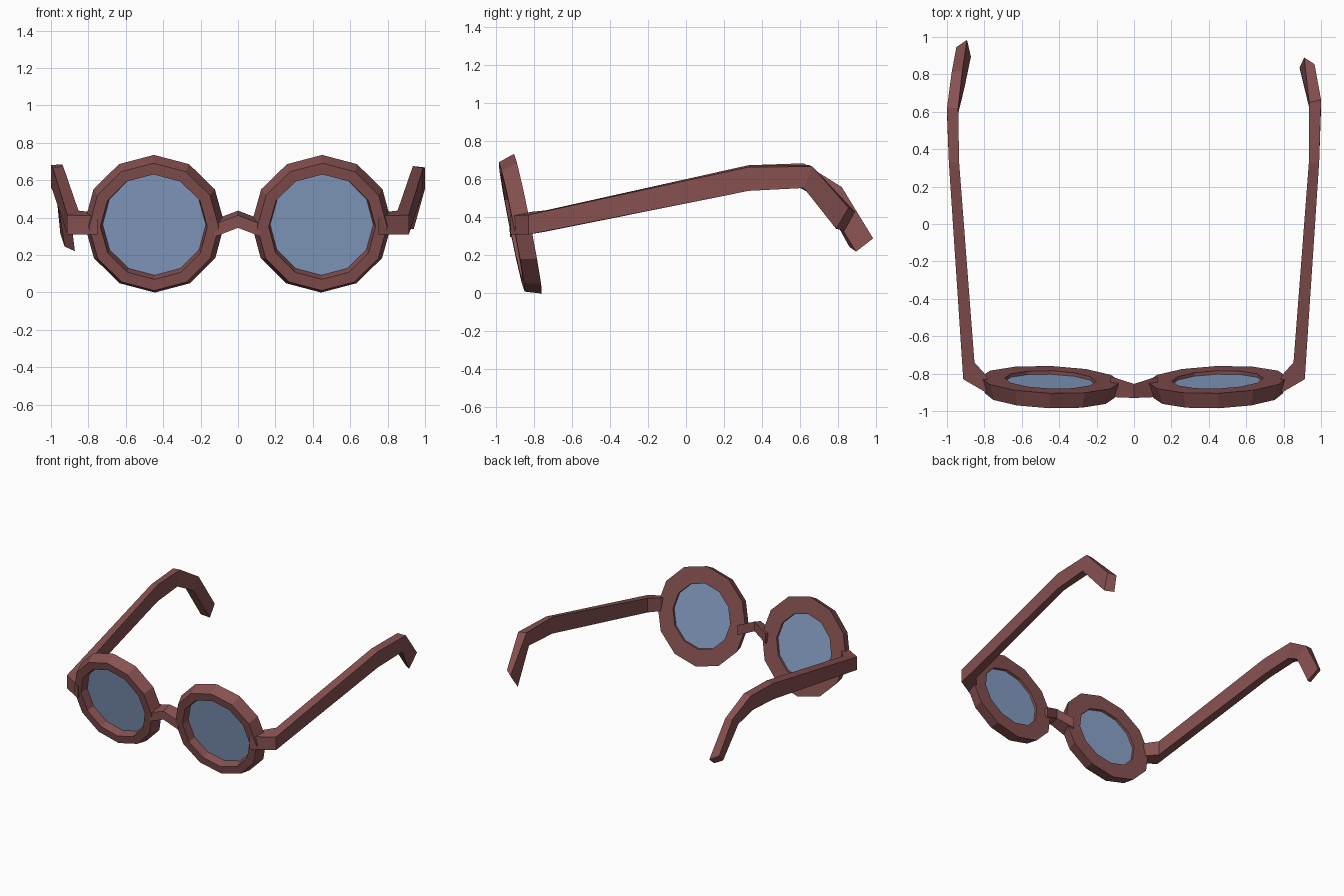
import bpy, bmesh, math
from mathutils import Matrix, Vector

if "Cube" in bpy.data.objects:
    bpy.data.objects.remove(bpy.data.objects["Cube"])


def material(name, rgb):
    m = bpy.data.materials.new(name)
    m.diffuse_color = (*rgb, 1)
    m.use_nodes = True
    m.node_tree.nodes["Principled BSDF"].inputs["Base Color"].default_value = m.diffuse_color
    return m


FRAME = material("brown_frame", (0.245, 0.082, 0.082))
LENS = material("blue_lens", (0.25, 0.36, 0.58))
SIDES = 12


def finish(name, bm, mat, matrix=None):
    if matrix:
        bm.transform(matrix)
    bmesh.ops.recalc_face_normals(bm, faces=bm.faces[:])
    me = bpy.data.meshes.new(name)
    bm.to_mesh(me)
    bm.free()
    me.materials.append(mat)
    ob = bpy.data.objects.new(name, me)
    bpy.context.collection.objects.link(ob)
    return ob


def loft(name, sections, closed=False, cap=True):
    """Join equal-length cross-sections into a tube."""
    bm = bmesh.new()
    rows = [[bm.verts.new(p) for p in s] for s in sections]
    n = len(rows[0])
    pairs = list(zip(rows, rows[1:]))
    if closed:
        pairs.append((rows[-1], rows[0]))
    elif cap:
        bm.faces.new(rows[0])
        bm.faces.new(rows[-1])
    for a, b in pairs:
        for i in range(n):
            j = (i + 1) % n
            bm.faces.new((a[i], a[j], b[j], b[i]))
    return bm


def circle(r, depth):
    # local axes: x right, y depth (front to back), z up, one corner at the top
    return [(r * math.sin(2 * math.pi * i / SIDES), depth,
             r * math.cos(2 * math.pi * i / SIDES)) for i in range(SIDES)]


# Rims and lenses: turned profiles, leaning forward and slightly wrapped
PROFILE = [(.347, 0), (.375, .087), (.245, .087), (.245, .068), (.275, .068), (.286, 0)]
for side, label in ((-1, "left"), (1, "right")):
    place = (Matrix.Translation((side * .45, -.9175, .35))
             @ Matrix.Rotation(side * math.radians(2), 4, 'Z')
             @ Matrix.Rotation(math.radians(11.25), 4, 'X'))
    rim = loft("rim", [circle(r, d) for r, d in PROFILE], closed=True)
    finish(label + "_rim", rim, FRAME, place)
    lens = loft("lens", [circle(.277, .063), circle(.277, .067)])
    finish(label + "_lens", lens, LENS, place)

# Bridge: arched bar, wider where it meets the rims
def bridge_section(x, front, back, lift):
    return [(x, front, .345 + lift), (x, front, .412 + lift),
            (x, back, .437 + lift), (x, back, .36 + lift)]

finish("bridge", loft("bridge", [
    bridge_section(-.125, -.925, -.815, -.048),
    bridge_section(0, -.93, -.855, 0),
    bridge_section(.125, -.925, -.815, -.048)]), FRAME)


# Arms: each section is outer top, inner top, inner bottom, outer bottom
HINGE = [
    [(.75, -.925, .41), (.79, -.81, .43), (.79, -.81, .325), (.75, -.925, .31)],
    [(.913, -.83, .413), (.853, -.74, .437), (.853, -.74, .325), (.913, -.83, .31)],
    [(.99, .33, .665), (.935, .33, .675), (.935, .33, .545), (.99, .33, .54)],
]
RIGHT_TIP = [
    [(1, .665, .668), (.937, .65, .675), (.937, .62, .56), (1, .62, .555)],
    [(.965, .855, .45), (.91, .89, .43), (.885, .835, .33), (.94, .79, .34)],
]
LEFT_TIP = [
    [(1, .62, .68), (.94, .62, .685), (.94, .59, .565), (1, .59, .56)],
    [(.975, .81, .565), (.918, .82, .56), (.905, .735, .485), (.965, .725, .49)],
    [(.95, .945, .315), (.893, .985, .29), (.872, .895, .22), (.927, .86, .245)],
]
finish("right_arm", loft("arm", HINGE + RIGHT_TIP), FRAME)
finish("left_arm", loft("arm", HINGE + LEFT_TIP), FRAME, Matrix.Scale(-1, 4, Vector((1, 0, 0))))
